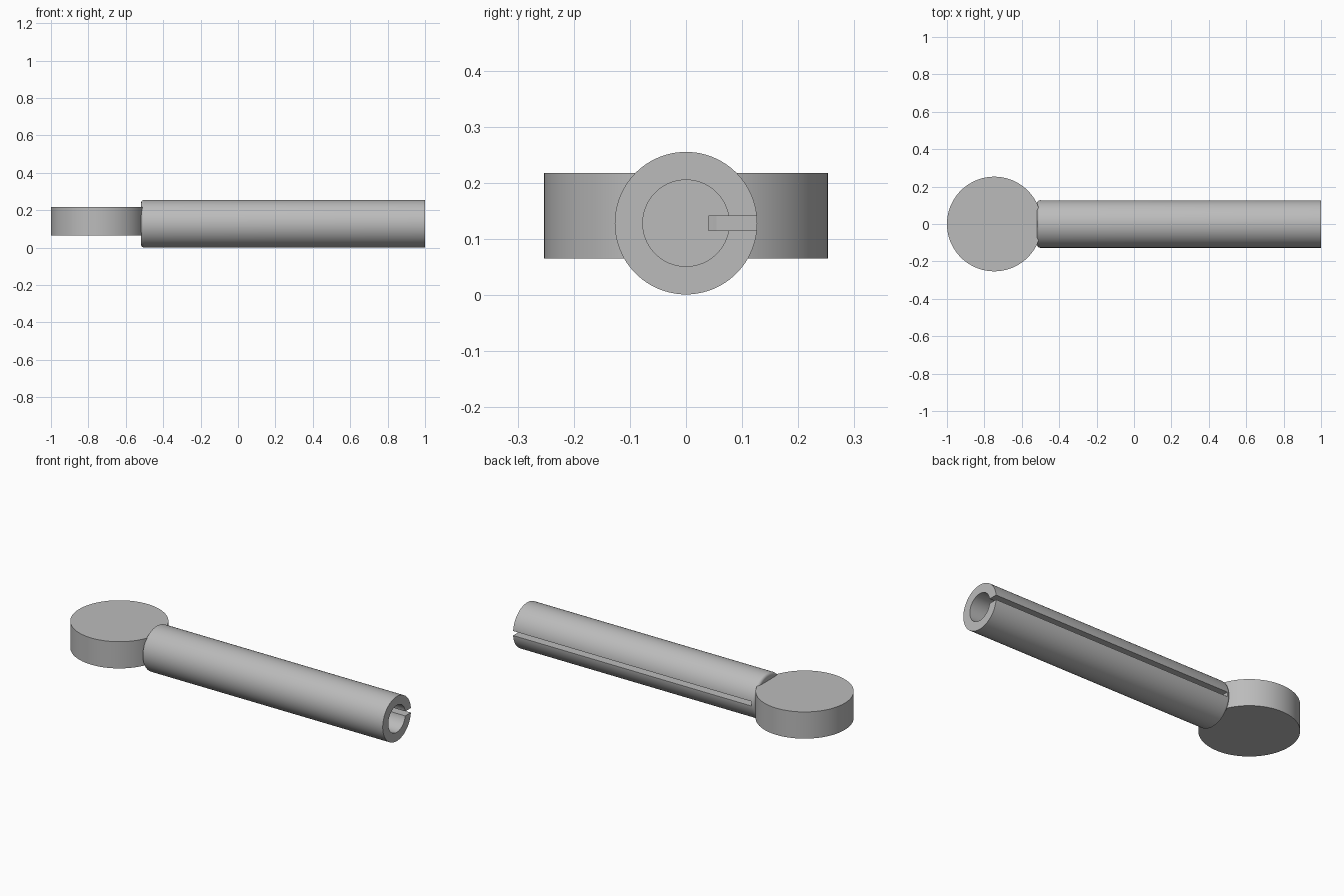
import bpy, bmesh, math
from mathutils import Matrix, Vector

cube = bpy.data.objects.get("Cube")
if cube:
    bpy.data.objects.remove(cube, do_unlink=True)

grey = bpy.data.materials.new("light grey")
grey.use_nodes = True
colour = (0.5, 0.5, 0.5, 1)
grey.diffuse_color = colour
grey.node_tree.nodes["Principled BSDF"].inputs["Base Color"].default_value = colour

SEGMENTS = 96
AXIS_Z = 0.128
TUBE_R, BORE_R = 0.127, 0.077
TUBE_START, BORE_END, FILLET = -0.518, -0.492, 0.016


def add_object(name, bm):
    bmesh.ops.recalc_face_normals(bm, faces=bm.faces)
    mesh = bpy.data.meshes.new(name)
    bm.to_mesh(mesh)
    bm.free()
    mesh.materials.append(grey)
    obj = bpy.data.objects.new(name, mesh)
    bpy.context.collection.objects.link(obj)
    return obj


def activate(obj):
    bpy.ops.object.select_all(action='DESELECT')
    obj.select_set(True)
    bpy.context.view_layer.objects.active = obj


def smooth(obj):
    activate(obj)
    bpy.ops.object.shade_smooth_by_angle(angle=math.radians(30))


# Flat round head
bm = bmesh.new()
bmesh.ops.create_cone(bm, cap_ends=True, segments=SEGMENTS, radius1=0.253,
                      radius2=0.253, depth=0.152,
                      matrix=Matrix.Translation((-0.747, 0, 0.141)))
smooth(add_object("round_head", bm))

# Sleeve: turned profile with a rounded closed end and a blind bore
profile = [(TUBE_START, 0)]
for i in range(6):
    a = math.pi / 2 * i / 5
    profile.append((TUBE_START + FILLET * (1 - math.cos(a)),
                    TUBE_R - FILLET * (1 - math.sin(a))))
profile += [(1, TUBE_R), (1, BORE_R), (BORE_END, BORE_R), (BORE_END, 0)]

bm = bmesh.new()
verts = [bm.verts.new((x, 0, AXIS_Z + r)) for x, r in profile]
edges = [bm.edges.new(pair) for pair in zip(verts, verts[1:])]
bmesh.ops.spin(bm, geom=verts + edges, cent=(0, 0, AXIS_Z), axis=(1, 0, 0),
               angle=math.tau, steps=SEGMENTS)
bmesh.ops.remove_doubles(bm, verts=bm.verts, dist=1e-5)
sleeve = add_object("slotted_sleeve", bm)

# Lengthwise slot through the back wall
bm = bmesh.new()
slot_end = -0.5
size = Vector((1.1 - slot_end, 0.16, 0.026))
centre = Vector(((1.1 + slot_end) / 2, 0.12, AXIS_Z))
bmesh.ops.create_cube(bm, size=1, matrix=Matrix.Translation(centre) @ Matrix.Diagonal(size).to_4x4())
cutter = add_object("slot_cutter", bm)
cutter.hide_render = True

activate(sleeve)
cut = sleeve.modifiers.new("slot", 'BOOLEAN')
cut.operation = 'DIFFERENCE'
cut.solver = 'EXACT'
cut.object = cutter
bpy.ops.object.modifier_apply(modifier=cut.name)
bpy.data.objects.remove(cutter, do_unlink=True)
smooth(sleeve)
